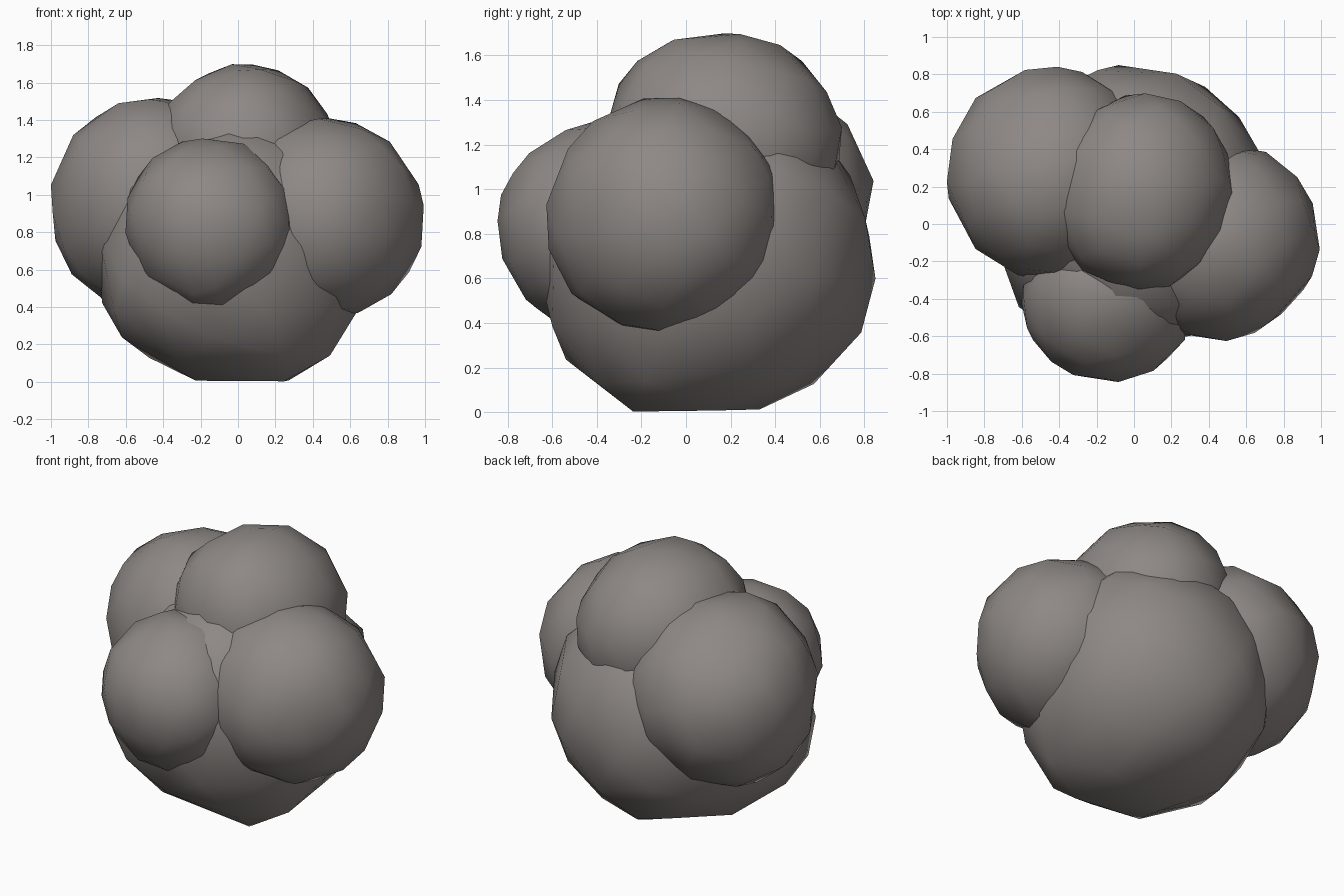
import bpy, bmesh, random
from mathutils import Vector, noise

if "Cube" in bpy.data.objects:
    bpy.data.objects.remove(bpy.data.objects["Cube"])

random.seed(7)

stone = bpy.data.materials.new("dark_stone")
stone.diffuse_color = (0.27, 0.247, 0.235, 1)
stone.use_nodes = True
stone.node_tree.nodes["Principled BSDF"].inputs["Base Color"].default_value = stone.diffuse_color


def boulder(name, centre, radius, bulges=(), ratio=0.5):
    """Faceted ball with soft shading; bulges are (direction, extra height)."""
    bm = bmesh.new()
    bmesh.ops.create_icosphere(bm, subdivisions=3, radius=1)
    shift = Vector([random.uniform(-20, 20) for _ in range(3)])
    for v in bm.verts:
        d = v.co.normalized()
        size = 1.006 + 0.008 * noise.noise(d * 2.2 + shift)
        for direction, extra in bulges:
            size += extra * max(0, d.dot(Vector(direction).normalized())) ** 7
        v.co = Vector(centre) + Vector([radius[i] * size * d[i] for i in range(3)])
        v.co.z = max(v.co.z, 0)  # rests on the floor
    for f in bm.faces:
        f.smooth = True
    mesh = bpy.data.meshes.new(name)
    bm.to_mesh(mesh)
    bm.free()
    mesh.materials.append(stone)
    ob = bpy.data.objects.new(name, mesh)
    bpy.context.collection.objects.link(ob)
    # coarser, irregular facets
    ob.modifiers.new("facets", 'DECIMATE').ratio = ratio


# large base lump with blunt corners low down and at the upper front and back
boulder("base_lump", (-0.02, 0.09, 0.695), (0.735, 0.745, 0.695),
        [((0.1, -0.75, 0.7), 0.09), ((0.6, 0.6, 0.5), 0.05),
         ((0.38, -0.42, -0.8), 0.13), ((-0.6, -0.55, -0.42), 0.11),
         ((0, 0.75, -0.5), 0.04)], 0.4)
# lumps around the sides
boulder("left_lump", (-0.45, 0.27, 0.965), (0.55, 0.565, 0.56),
        [((-0.6, 0, -0.8), 0.06), ((-0.35, 0.4, 0.85), -0.07),
         ((-0.2, -0.4, 0.85), 0.03)])
boulder("right_lump", (0.46, -0.095, 0.87), (0.535, 0.53, 0.535),
        [((0, 0.6, -0.8), -0.08), ((0.7, -0.7, 0), -0.05),
         ((0.5, -0.4, -0.75), -0.02)])
boulder("front_lump", (-0.15, -0.39, 0.855), (0.45, 0.45, 0.455),
        [((0, -0.4, -0.9), 0.08), ((0.7, -0.6, -0.2), 0.06),
         ((0, -0.5, 0.85), -0.06)])
# lump on top, fuller towards the front left
boulder("top_lump", (0.06, 0.17, 1.195), (0.475, 0.525, 0.49),
        [((-0.1, -0.6, 0.75), 0.07), ((-0.85, -0.4, 0.35), 0.11),
         ((-0.85, 0.4, 0.35), 0.05), ((-0.3, 0.4, 0.85), 0.03)])
